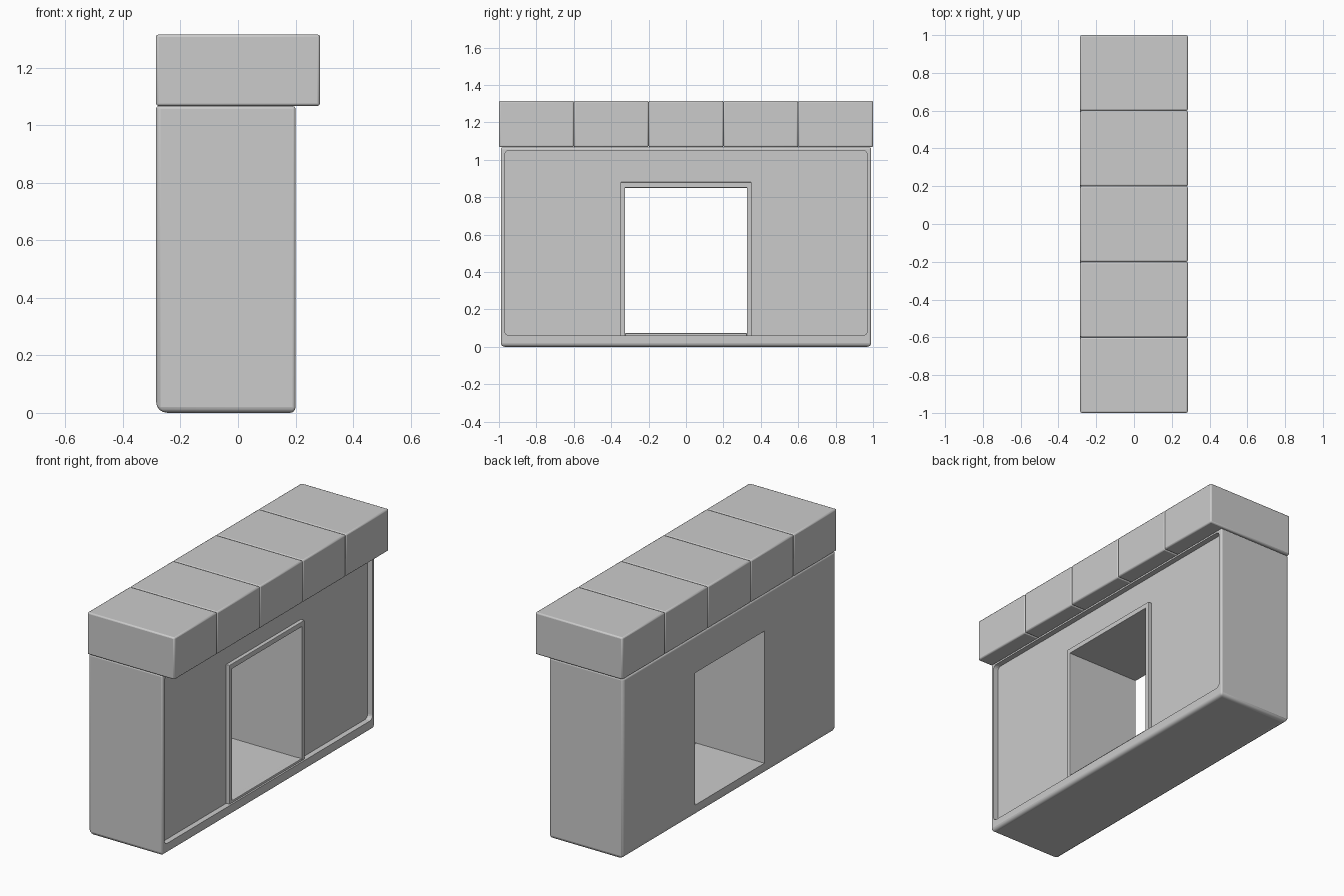
import bpy, bmesh

if "Cube" in bpy.data.objects:
    bpy.data.objects.remove(bpy.data.objects["Cube"])

X0, X1 = -0.285, 0.20      # wall thickness range
PANEL_X = 0.168            # recessed panel plane
CAP_Z0, CAP_Z1 = 1.067, 1.315


def box(name, lo, hi, width=0.0, weight=None, segments=4):
    """Box between two corners; weight(edge direction axis, midpoint) -> bevel weight."""
    bm = bmesh.new()
    bmesh.ops.create_cube(bm, size=1)
    for v in bm.verts:
        v.co = [(a + b) / 2 + c * (b - a) for a, b, c in zip(lo, hi, v.co)]
    layer = bm.edges.layers.float.new("bevel_weight_edge")
    for e in bm.edges:
        a, b = e.verts
        d = b.co - a.co
        axis = max(range(3), key=lambda i: abs(d[i]))
        e[layer] = weight(axis, (a.co + b.co) / 2) if weight else 1.0
    mesh = bpy.data.meshes.new(name)
    bm.to_mesh(mesh)
    bm.free()
    obj = bpy.data.objects.new(name, mesh)
    bpy.context.collection.objects.link(obj)
    if width:
        m = obj.modifiers.new("bevel", 'BEVEL')
        m.limit_method = 'WEIGHT'
        m.width = width
        m.segments = segments
    return obj


def cut(target, cutter):
    m = target.modifiers.new("cut", 'BOOLEAN')
    m.operation = 'DIFFERENCE'
    m.solver = 'EXACT'
    m.object = cutter
    cutter.hide_render = True
    cutter.hide_set(True)


def smooth(obj):
    bpy.ops.object.select_all(action='DESELECT')
    obj.select_set(True)
    bpy.context.view_layer.objects.active = obj
    bpy.ops.object.shade_smooth_by_angle(angle=0.6)


# Edge softness of the wall: rounder at the base, tighter on the panel side
def wall_weight(axis, mid):
    if axis == 1 and mid.z < 0.5:
        return 1.0 if mid.x < 0 else 0.5
    if axis == 0 and mid.z < 0.5:
        return 0.5
    if axis == 2:
        return 0.4 if mid.x < 0 else 0.25
    return 0.25


# Main wall with recessed panel and through opening
wall = box("wall", (X0, -0.99, 0), (X1, 0.99, 1.066), 0.04, wall_weight)
smooth(wall)
recess = box("recess_cutter", (PANEL_X, -0.97, 0.06), (0.4, 0.97, 1.05),
             0.025, lambda axis, mid: 1.0 if axis == 0 else 0.0)
opening = box("opening_cutter", (-0.5, -0.325, 0.07), (0.5, 0.325, 0.85))
cut(wall, recess)
cut(wall, opening)

# Slim raised trim around the opening
FX = PANEL_X + 0.022
for side, name in ((-1, "left_jamb"), (1, "right_jamb")):
    ys = sorted((side * 0.325, side * 0.35))
    box(name, (PANEL_X - 0.01, ys[0], 0.058), (FX, ys[1], 0.88), 0.003, segments=2)
box("lintel_trim", (PANEL_X - 0.01, -0.35, 0.85), (FX, 0.35, 0.88), 0.003, segments=2)
box("threshold", (PANEL_X - 0.01, -0.325, 0.058), (FX, 0.325, 0.073), 0.003, segments=2)

# Row of five coping blocks along the top
for i in range(5):
    y = -1 + 0.4 * i
    cap = box(f"coping_block_{i + 1}", (-0.285, y, CAP_Z0), (0.285, y + 0.4, CAP_Z1),
              0.008, segments=2)
    smooth(cap)
